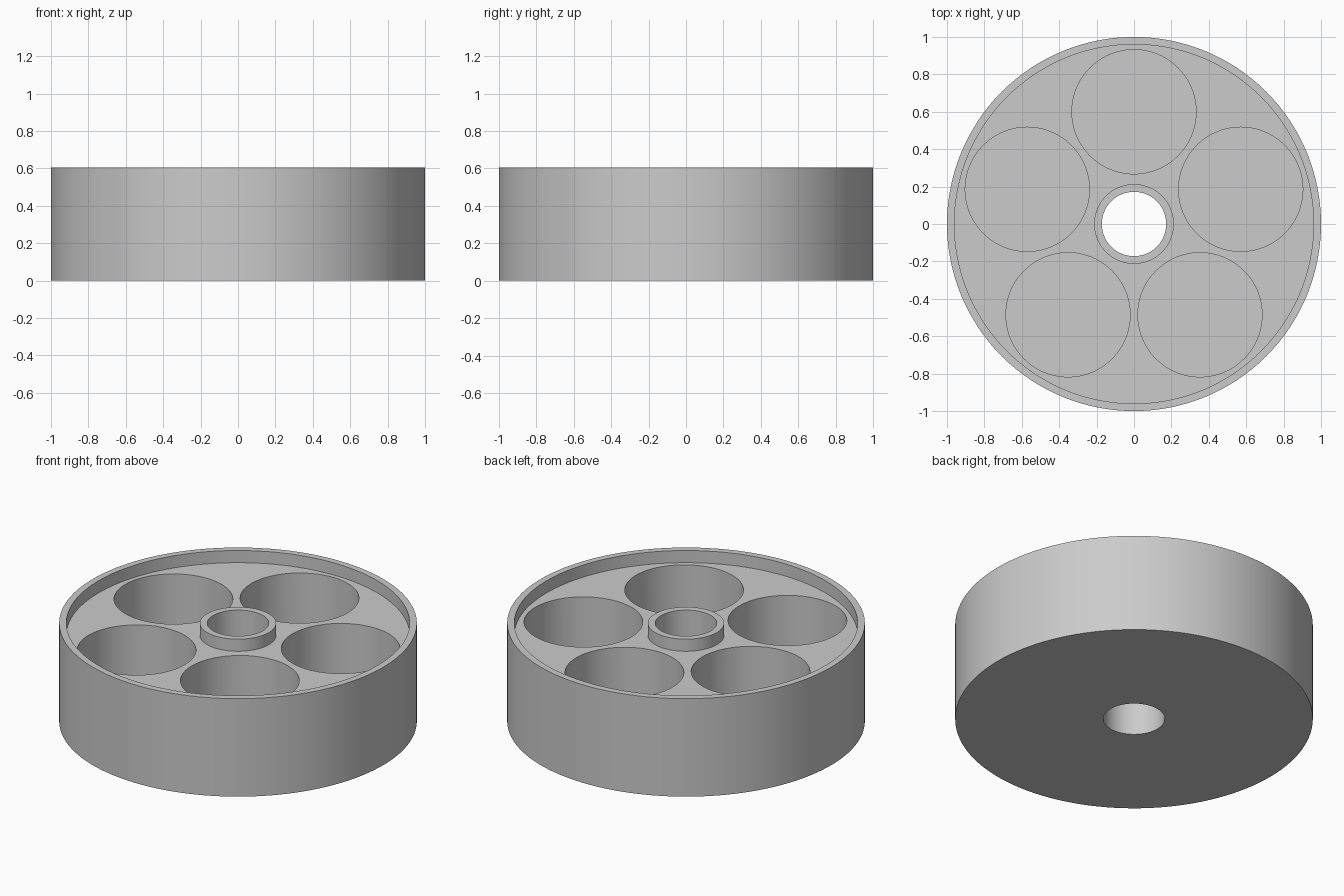
import bpy
import bmesh
from math import pi, radians, cos, sin
from mathutils import Matrix, Vector

default = bpy.data.objects.get("Cube")
if default:
    bpy.data.objects.remove(default, do_unlink=True)

# Main dimensions
HEIGHT, DECK, BASE = 0.605, 0.53, 0.04
RADIUS, RIM_INNER = 1.0, 0.96
HUB_OUTER, BORE = 0.213, 0.172
POCKET_RADIUS, POCKET_RING, POCKETS = 0.332, 0.6, 5
SEGMENTS = 128

grey = bpy.data.materials.new("plain grey")
grey.use_nodes = True
colour = (0.6, 0.6, 0.6, 1)
grey.diffuse_color = colour
grey.node_tree.nodes["Principled BSDF"].inputs["Base Color"].default_value = colour


def make_object(name, bm):
    bmesh.ops.recalc_face_normals(bm, faces=bm.faces[:])
    mesh = bpy.data.meshes.new(name)
    bm.to_mesh(mesh)
    bm.free()
    mesh.materials.append(grey)
    obj = bpy.data.objects.new(name, mesh)
    bpy.context.collection.objects.link(obj)
    return obj


# Round body: closed cross-section with rim, recessed deck, hub and bore
profile = [(BORE, 0), (RADIUS, 0), (RADIUS, HEIGHT), (RIM_INNER, HEIGHT),
           (RIM_INNER, DECK), (HUB_OUTER, DECK), (HUB_OUTER, HEIGHT), (BORE, HEIGHT)]
bm = bmesh.new()
verts = [bm.verts.new((r, 0, z)) for r, z in profile]
edges = [bm.edges.new((a, b)) for a, b in zip(verts, verts[1:] + verts[:1])]
bmesh.ops.spin(bm, geom=verts + edges, cent=(0, 0, 0), axis=(0, 0, 1),
               angle=2 * pi, steps=SEGMENTS, use_merge=True)
bmesh.ops.remove_doubles(bm, verts=bm.verts[:], dist=0.0001)
body = make_object("round_holder", bm)

# Five round pockets, the first one towards the back
bm = bmesh.new()
for i in range(POCKETS):
    angle = radians(90) + 2 * pi * i / POCKETS
    centre = Vector((cos(angle), sin(angle), 0)) * POCKET_RING
    centre.z = (BASE + HEIGHT) / 2
    bmesh.ops.create_cone(bm, cap_ends=True, segments=96, radius1=POCKET_RADIUS,
                          radius2=POCKET_RADIUS, depth=HEIGHT - BASE,
                          matrix=Matrix.Translation(centre))
cutter = make_object("pocket_cutter", bm)
cutter.hide_render = True

cut = body.modifiers.new("pockets", 'BOOLEAN')
cut.operation = 'DIFFERENCE'
cut.solver = 'EXACT'
cut.object = cutter

bpy.ops.object.select_all(action='DESELECT')
body.select_set(True)
bpy.context.view_layer.objects.active = body
bpy.ops.object.modifier_apply(modifier=cut.name)
bpy.data.objects.remove(cutter, do_unlink=True)
bpy.ops.object.shade_smooth_by_angle(angle=radians(30))
